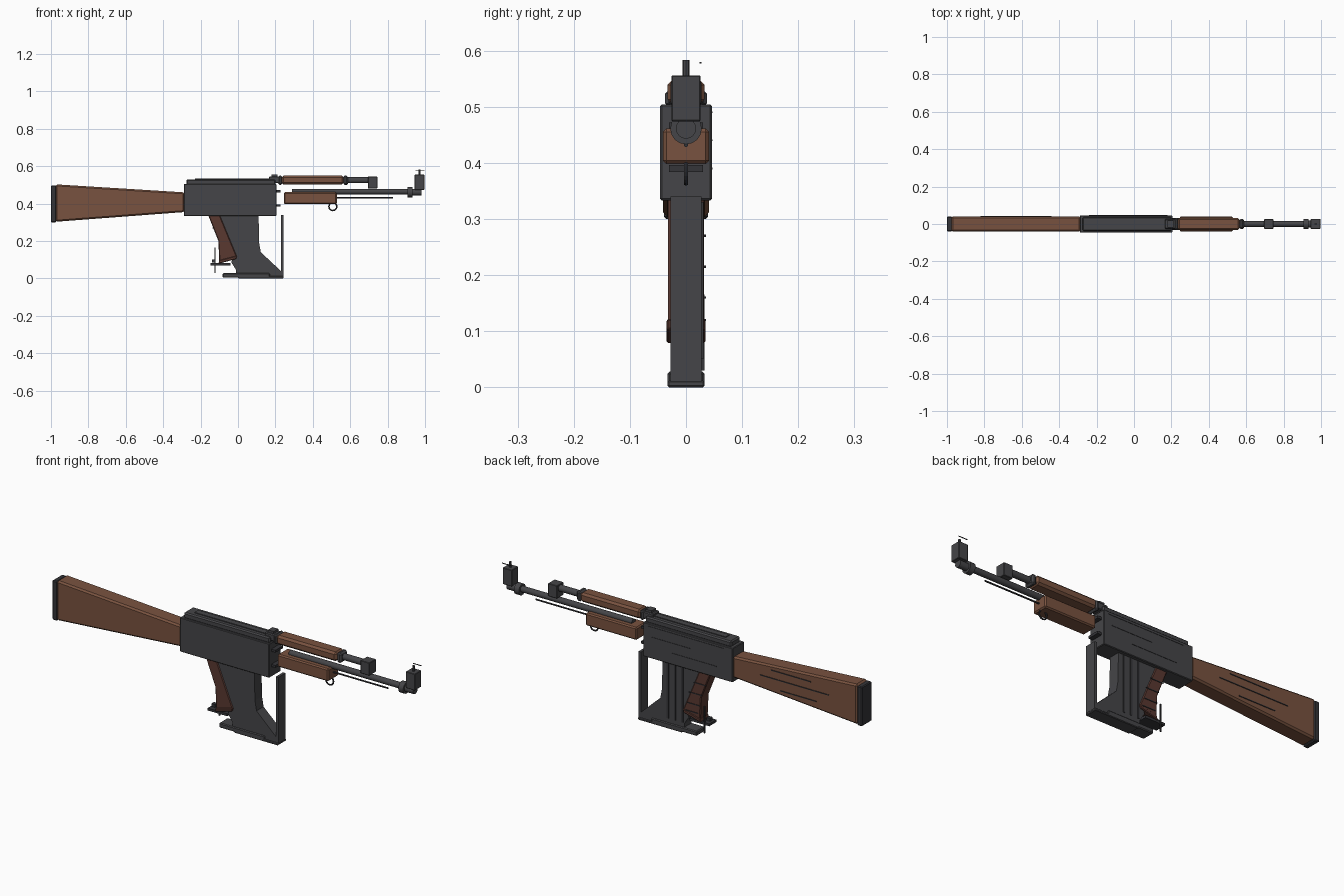
import bpy, bmesh, math
from mathutils import Vector

def material(name, r, g, b):
    m = bpy.data.materials.new(name)
    m.diffuse_color = (r, g, b, 1)
    return m

METAL = material("metal", 0.06, 0.06, 0.065)
DARK = material("dark_metal", 0.035, 0.035, 0.04)
WOOD = material("wood", 0.19, 0.085, 0.05)
GRIP = material("grip_wood", 0.1, 0.04, 0.03)

def finish(ob, name, mat, bevel=0):
    ob.name = name
    ob.data.materials.append(mat)
    if bevel:
        b = ob.modifiers.new("bevel", 'BEVEL')
        b.width, b.segments = bevel, 1
    return ob

def prism(name, pts, hy, mat, bevel=0):
    """Side outline in x,z extruded to y = -hy..hy."""
    bm = bmesh.new()
    f = bm.faces.new([bm.verts.new((x, -hy, z)) for x, z in pts])
    r = bmesh.ops.extrude_face_region(bm, geom=[f])
    bmesh.ops.translate(bm, vec=(0, 2 * hy, 0),
                        verts=[v for v in r['geom'] if isinstance(v, bmesh.types.BMVert)])
    bmesh.ops.recalc_face_normals(bm, faces=bm.faces)
    me = bpy.data.meshes.new(name)
    bm.to_mesh(me)
    bm.free()
    ob = bpy.data.objects.new(name, me)
    bpy.context.collection.objects.link(ob)
    return finish(ob, name, mat, bevel)

def box(name, x0, x1, z0, z1, hy, mat, bevel=0, y=0):
    ob = prism(name, [(x0, z0), (x1, z0), (x1, z1), (x0, z1)], hy, mat, bevel)
    ob.location.y = y
    return ob

def rod(name, x0, x1, z, r, mat, sides=16):
    bpy.ops.mesh.primitive_cylinder_add(vertices=sides, radius=r, depth=x1 - x0,
                                        location=((x0 + x1) / 2, 0, z),
                                        rotation=(0, math.pi / 2, 0))
    ob = bpy.context.object
    bpy.ops.object.shade_smooth_by_angle(angle=math.radians(35))
    return finish(ob, name, mat)

# Stock and butt plate
prism("stock", [(-0.975, 0.303), (-0.285, 0.355), (-0.285, 0.46), (-0.975, 0.503)], 0.041, WOOD, 0.008)
box("butt_plate", -1.0, -0.973, 0.3, 0.497, 0.039, DARK, 0.004)

# Receiver, top cover and front trunnion stubs
box("receiver", -0.29, 0.205, 0.333, 0.504, 0.046, METAL, 0.003)
box("top_cover", -0.275, 0.2, 0.5, 0.53, 0.037, METAL, 0.006)
box("cover_rib", -0.23, 0.17, 0.525, 0.534, 0.015, METAL)
for i, z in enumerate((0.39, 0.466)):
    box(f"trunnion_pin_{i}", 0.2, 0.228, z - 0.006, z + 0.006, 0.03, DARK)

# Rear sight
box("rear_sight_base", 0.165, 0.235, 0.51, 0.545, 0.026, METAL, 0.004)
box("rear_sight_leaf", 0.178, 0.21, 0.54, 0.556, 0.018, METAL)

# Handguards and their collars
box("upper_handguard", 0.232, 0.565, 0.503, 0.549, 0.033, WOOD, 0.01)
box("rear_collar", 0.215, 0.237, 0.5, 0.549, 0.031, METAL, 0.008)
box("front_collar", 0.563, 0.588, 0.499, 0.55, 0.028, METAL, 0.008)
box("lower_handguard", 0.245, 0.528, 0.398, 0.461, 0.041, WOOD, 0.006)

# Barrel, gas tube and cleaning rod
rod("barrel", 0.29, 0.955, 0.464, 0.015, METAL)
rod("muzzle", 0.93, 0.98, 0.461, 0.018, METAL)
rod("muzzle_ring", 0.905, 0.932, 0.461, 0.028, METAL)
rod("gas_tube", 0.58, 0.72, 0.525, 0.016, METAL)
rod("cleaning_rod", 0.52, 0.83, 0.432, 0.004, DARK, 8)
box("gas_block", 0.695, 0.745, 0.481, 0.545, 0.026, METAL, 0.002)

# Front sight
box("front_sight_block", 0.945, 0.996, 0.474, 0.556, 0.026, METAL, 0.002)
rod("front_sight_post", 0.957, 0.985, 0.569, 0.006, METAL, 8).rotation_euler = (0, 0, 0)
box("front_sight_wire", 0.95, 0.998, 0.577, 0.58, 0.0015, DARK, y=0.026)

# Sling ring
bpy.ops.mesh.primitive_torus_add(major_segments=20, minor_segments=6, major_radius=0.021,
                                 minor_radius=0.004, location=(0.507, 0, 0.384),
                                 rotation=(math.pi / 2, 0, 0))
finish(bpy.context.object, "sling_ring", DARK)

# Magazine, base lip, side ribs and front plate
prism("magazine", [(-0.1, 0.34), (0.11, 0.34), (0.113, 0.19), (0.122, 0.14), (0.24, 0.03),
                   (0.24, 0.008), (-0.01, 0.008), (-0.01, 0.045), (-0.035, 0.085), (-0.02, 0.15)],
      0.028, METAL)
box("magazine_lip", -0.082, 0.17, 0.004, 0.028, 0.033, METAL, 0.004)
box("magazine_floor", 0.0, 0.243, 0.0, 0.012, 0.033, METAL, 0.003)
for i, x in enumerate((0.0, 0.04, 0.08)):
    box(f"magazine_rib_{i}", x - 0.005, x + 0.005, 0.05, 0.33, 0.002, DARK, y=0.029)
box("front_plate", 0.229, 0.243, 0.01, 0.34, 0.028, METAL)

# Grip with its slanted cap and grooves
prism("grip", [(-0.16, 0.34), (-0.098, 0.34), (-0.005, 0.115), (-0.1, 0.09), (-0.105, 0.2)],
      0.032, GRIP, 0.004)
prism("grip_cap", [(-0.105, 0.078), (-0.01, 0.104), (-0.005, 0.122), (-0.1, 0.097)], 0.035, GRIP, 0.003)
for i, (x, z) in enumerate(((-0.1, 0.27), (-0.075, 0.215), (-0.065, 0.16), (-0.055, 0.12))):
    box(f"grip_groove_{i}", x - 0.035, x + 0.035, z - 0.002, z + 0.002, 0.0015, DARK, y=0.034)

# Guard bars behind the grip
box("guard_bar", -0.148, -0.04, 0.07, 0.082, 0.028, DARK)
box("guard_post", -0.126, -0.119, 0.03, 0.165, 0.003, DARK, y=0.03)
box("guard_hook", -0.14, -0.12, 0.085, 0.1, 0.01, DARK)

# Thin seam and grain strips on the far side
for i, (x0, x1, z) in enumerate(((-0.82, -0.44, 0.41), (-0.72, -0.5, 0.45), (-0.75, -0.55, 0.36))):
    box(f"grain_{i}", x0, x1, z - 0.002, z + 0.002, 0.002, DARK, y=0.042)
for i, (x0, x1, z) in enumerate(((-0.24, 0.18, 0.49), (-0.06, 0.16, 0.44), (-0.2, 0.05, 0.39))):
    box(f"receiver_seam_{i}", x0, x1, z - 0.0015, z + 0.0015, 0.001, DARK, y=0.0465)
